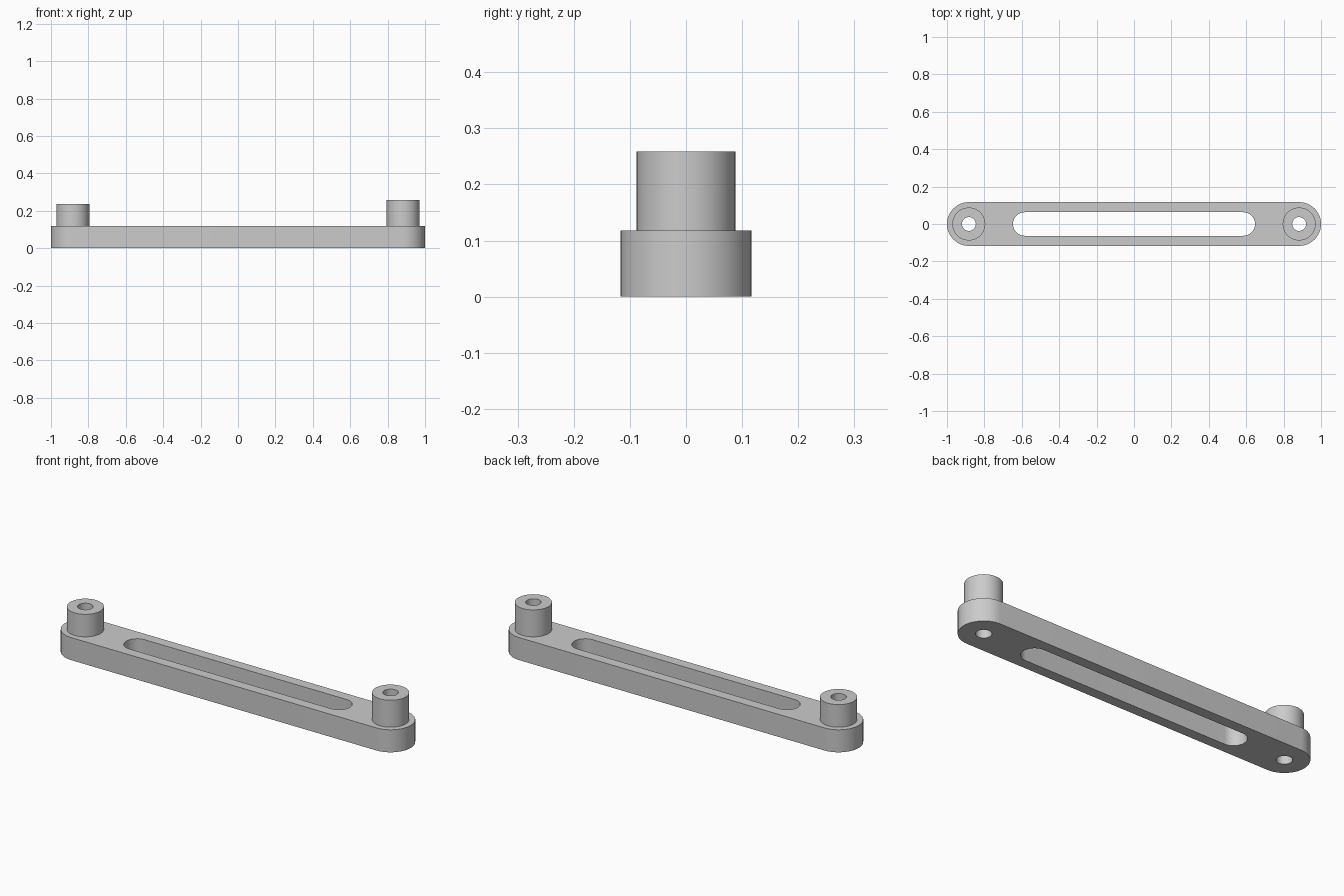
import bpy
import bmesh
from math import pi, sin, cos, radians

if "Cube" in bpy.data.objects:
    bpy.data.objects.remove(bpy.data.objects["Cube"], do_unlink=True)

grey = bpy.data.materials.new("plain grey")
grey.use_nodes = True
GREY = (0.6, 0.6, 0.6, 1)
grey.diffuse_color = GREY
grey.node_tree.nodes["Principled BSDF"].inputs["Base Color"].default_value = GREY

BAR_TOP = 0.118
END_X = 0.883       # boss and end-round centres
HOLE_R = 0.037


def circle(cx, r, n=48):
    return [(cx + r * cos(2 * pi * i / n), r * sin(2 * pi * i / n)) for i in range(n)]


def stadium(half_length, r, n=24):
    """Rounded slot outline centred on the origin."""
    pts = []
    for side, start in ((1, -pi / 2), (-1, pi / 2)):
        for i in range(n + 1):
            a = start + pi * i / n
            pts.append((side * (half_length - r) + r * cos(a), r * sin(a)))
    return pts


def plate(name, outlines, z0, z1, cap_bottom=True):
    """Extrude an outer outline with hole outlines between two heights."""
    bm = bmesh.new()
    caps = {z0: [], z1: []}
    for pts in outlines:
        low, high = ([bm.verts.new((x, y, z)) for x, y in pts] for z in (z0, z1))
        n = len(pts)
        for i in range(n):
            j = (i + 1) % n
            bm.faces.new((low[i], low[j], high[j], high[i]))
            caps[z0].append(bm.edges.get((low[i], low[j])))
            caps[z1].append(bm.edges.get((high[i], high[j])))
    for z, edges in caps.items():
        if z == z1 or cap_bottom:
            bmesh.ops.triangle_fill(bm, edges=edges, use_beauty=True)
    bmesh.ops.recalc_face_normals(bm, faces=bm.faces[:])
    mesh = bpy.data.meshes.new(name)
    bm.to_mesh(mesh)
    bm.free()
    mesh.materials.append(grey)
    obj = bpy.data.objects.new(name, mesh)
    bpy.context.collection.objects.link(obj)
    bpy.ops.object.select_all(action="DESELECT")
    obj.select_set(True)
    bpy.context.view_layer.objects.active = obj
    bpy.ops.object.shade_smooth_by_angle(angle=radians(30))
    return obj


# Slotted bar with a through hole at each end
plate("slotted_bar",
      [stadium(1.0, 0.117), stadium(0.647, 0.063),
       circle(-END_X, HOLE_R), circle(END_X, HOLE_R)],
      0, BAR_TOP)

# Hollow bosses; the left one is slightly taller
for name, x, top in (("right_boss", -END_X, 0.236), ("left_boss", END_X, 0.259)):
    plate(name, [circle(x, 0.088), circle(x, HOLE_R)], BAR_TOP, top, cap_bottom=False)
